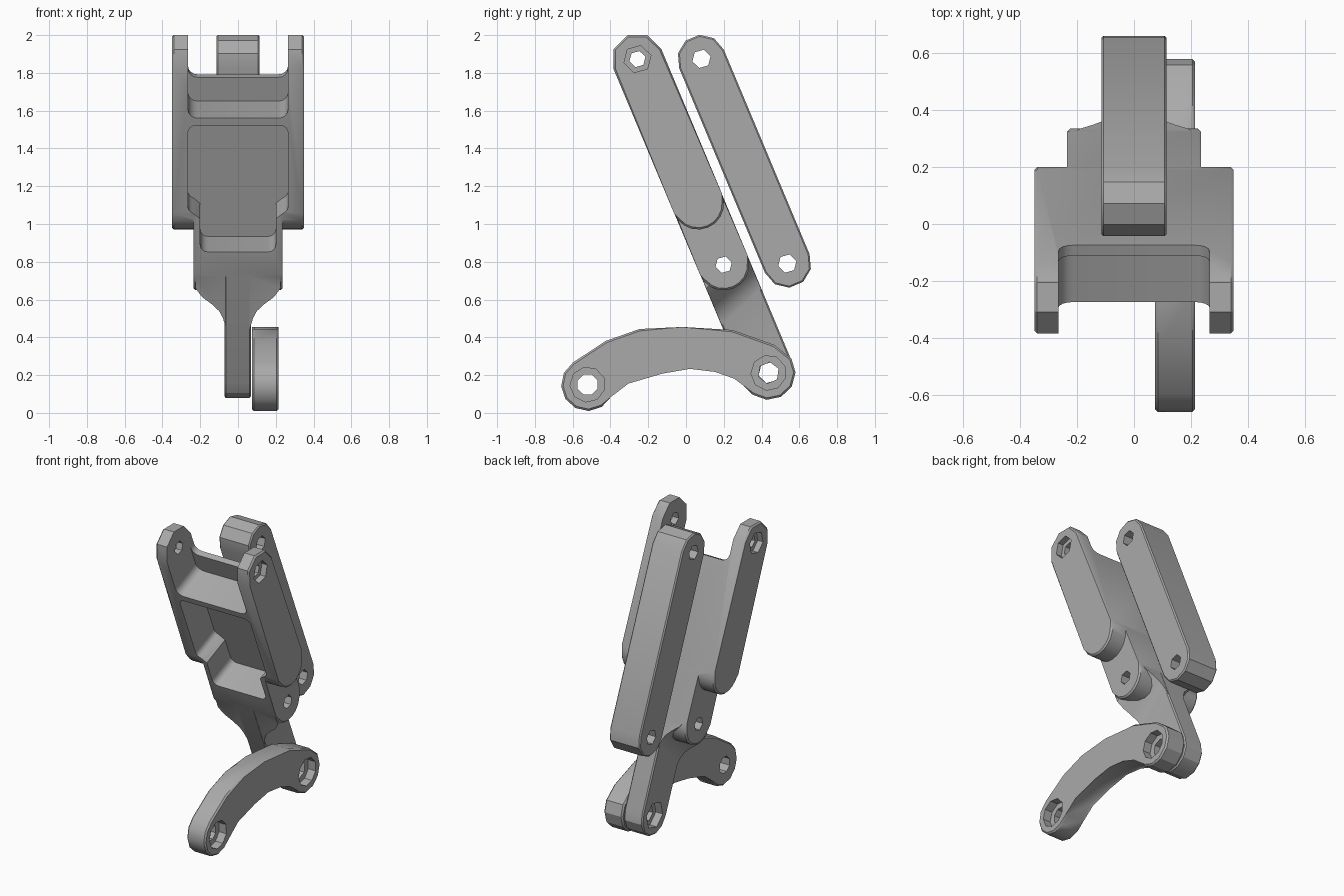
import bpy, bmesh
from math import sin, cos, pi, radians, atan2
from mathutils import Matrix, Vector

if "Cube" in bpy.data.objects:
    bpy.data.objects.remove(bpy.data.objects["Cube"])

grey = bpy.data.materials.new("mid grey")
grey.use_nodes = True
grey.diffuse_color = (0.4, 0.4, 0.4, 1)
grey.node_tree.nodes["Principled BSDF"].inputs["Base Color"].default_value = grey.diffuse_color

# Tilted working frame: (x, along the bars, out of their back)
TILT = atan2(0.455, 1.085)
C, S = cos(TILT), sin(TILT)
TILTED = Matrix(((1, 0, 0, 0), (0, S, C, -0.257), (0, -C, S, 1.873), (0, 0, 0, 1)))
WORLD = Matrix.Identity(4)
R = 0.137          # half thickness of the bracket


def prism(name, pts, lo, hi, axis="x", frame=TILTED, bevel=0.0, shear=0.0):
    """Extrude a 2D outline along the frame's x or its last axis."""
    bm = bmesh.new()

    def ring(h, shift):
        if axis == "x":
            return [bm.verts.new((h, a, b)) for a, b in pts]
        return [bm.verts.new((a, b + shift, h)) for a, b in pts]
    low, high = ring(lo, 0), ring(hi, shear)
    caps = [bm.faces.new(low), bm.faces.new(high)]
    for i in range(len(pts)):
        j = (i + 1) % len(pts)
        bm.faces.new((low[i], low[j], high[j], high[i]))
    if bevel:
        rim = [e for f in caps for e in f.edges]
        bmesh.ops.bevel(bm, geom=rim, offset=bevel, segments=1, affect="EDGES")
    bm.transform(frame)
    bmesh.ops.recalc_face_normals(bm, faces=bm.faces)
    me = bpy.data.meshes.new(name)
    bm.to_mesh(me)
    bm.free()
    me.materials.append(grey)
    ob = bpy.data.objects.new(name, me)
    bpy.context.collection.objects.link(ob)
    return ob


def arc(a, b, r, start, end, seg):
    steps = [radians(start + (end - start) * i / seg) for i in range(seg + 1)]
    return [(a + r * cos(s), b + r * sin(s)) for s in steps]


def stadium(t0, t1, r, seg0, seg1, n=0.0):
    return arc(t0, n, r, 90, 270, seg0) + arc(t1, n, r, -90, 90, seg1)


def rounded(half, t0, t1, r):
    """Rectangle in (x, along) with rounded corners."""
    pts = []
    for k, (sx, t) in enumerate(((1, t1 - r), (-1, t1 - r), (-1, t0 + r), (1, t0 + r))):
        pts += arc(sx * (half - r), t, r, 90 * k, 90 * k + 90, 4)
    return pts


def combine(ob, others, operation):
    bpy.context.view_layer.objects.active = ob
    for o in others:
        o.hide_render = True
        m = ob.modifiers.new("combine", "BOOLEAN")
        m.operation, m.solver, m.object = operation, "EXACT", o
        bpy.ops.object.modifier_apply(modifier=m.name)
        bpy.data.objects.remove(o)


def hole(a, b, r, lo=-1, hi=1, sides=6, frame=TILTED):
    return prism("cutter", arc(a, b, r, 23, 383, sides)[:-1], lo, hi, frame=frame)


def finish(ob):
    bpy.ops.object.select_all(action="DESELECT")
    ob.select_set(True)
    bpy.context.view_layer.objects.active = ob
    bpy.ops.object.shade_smooth_by_angle(angle=radians(30))


# Forked bracket: wide fork, narrower knuckle, flare and thin leg
PIVOT, FOOT = 1.18, 1.8
bracket = prism("forked_bracket", stadium(0, 0.83, R, 4, 10), -0.35, 0.35, bevel=0.01)
knuckle = prism("knuckle", stadium(0.5, PIVOT, R - 0.001, 4, 10), -0.235, 0.235, bevel=0.01)
leg = prism("leg", stadium(0.9, FOOT, R - 0.002, 4, 6), -0.072, 0.068, bevel=0.008)
side = [(0.225, 1.1), (0.225, 1.26), (0.19, 1.31), (0.14, 1.35), (0.1, 1.39), (0.08, 1.43), (0.06, 1.5)]
flare = prism("flare", side + [(-x, t) for x, t in reversed(side)],
              0.003 - R, R - 0.003, axis="n", shear=-0.1)
combine(bracket, [knuckle, leg, flare], "UNION")

# Fork opening, upper recess and stepped front pocket
opening = prism("cutter", rounded(0.265, -0.4, 0.145, 0.05), -1, 1, axis="n")
recess = prism("cutter", rounded(0.265, -0.4, 0.282, 0.05), -1, R - 0.04, axis="n")
half = (arc(0.225, 0.365, 0.04, -90, 0, 4) + arc(0.225, 0.79, 0.04, 0, 70, 4)
        + [(0.2, 0.86)] + arc(0.16, 1.01, 0.04, 0, 90, 4))
pocket = prism("cutter", half + [(-x, t) for x, t in reversed(half)], -1, R - 0.06, axis="n")
cuts = [opening, recess, pocket]

# Bracket pin holes with counterbores
cuts += [hole(0, 0, 0.044), hole(PIVOT, 0, 0.045), hole(FOOT, 0, 0.057),
         hole(0, 0, 0.074, 0.31, 1), hole(0, 0, 0.074, -1, -0.31),
         hole(FOOT, 0, 0.09, -1, -0.02)]
combine(bracket, cuts, "DIFFERENCE")
finish(bracket)

# Straight link behind the bracket
T0, T1, N = 0.13, 1.305, 0.313
link = prism("straight_link", stadium(T0, T1, 0.128, 5, 5, N), -0.115, 0.115, bevel=0.008)
combine(link, [hole(T0, N, 0.05), hole(T1, N, 0.05)], "DIFFERENCE")
finish(link)

# Curved arm beside the foot
front_pin, back_pin = (-0.521, 0.15), (0.437, 0.212)
top = [(-0.425, 0.381), (-0.246, 0.444), (-0.02, 0.455), (0.246, 0.439), (0.468, 0.36)]
under = [(0.26, 0.19), (0.156, 0.227), (0.02, 0.233), (-0.13, 0.217), (-0.31, 0.164)]
outline = (top + arc(*back_pin, 0.143, 32, -157, 6)
           + under + arc(*front_pin, 0.14, -28, -236, 7))
arm = prism("curved_arm", outline, 0.074, 0.215, frame=WORLD, bevel=0.01)
cuts = []
for pin in (front_pin, back_pin):
    cuts += [hole(*pin, 0.057, sides=8 if pin is front_pin else 6, frame=WORLD),
             hole(*pin, 0.093, 0.16, 1, sides=9, frame=WORLD)]
combine(arm, cuts, "DIFFERENCE")
finish(arm)
